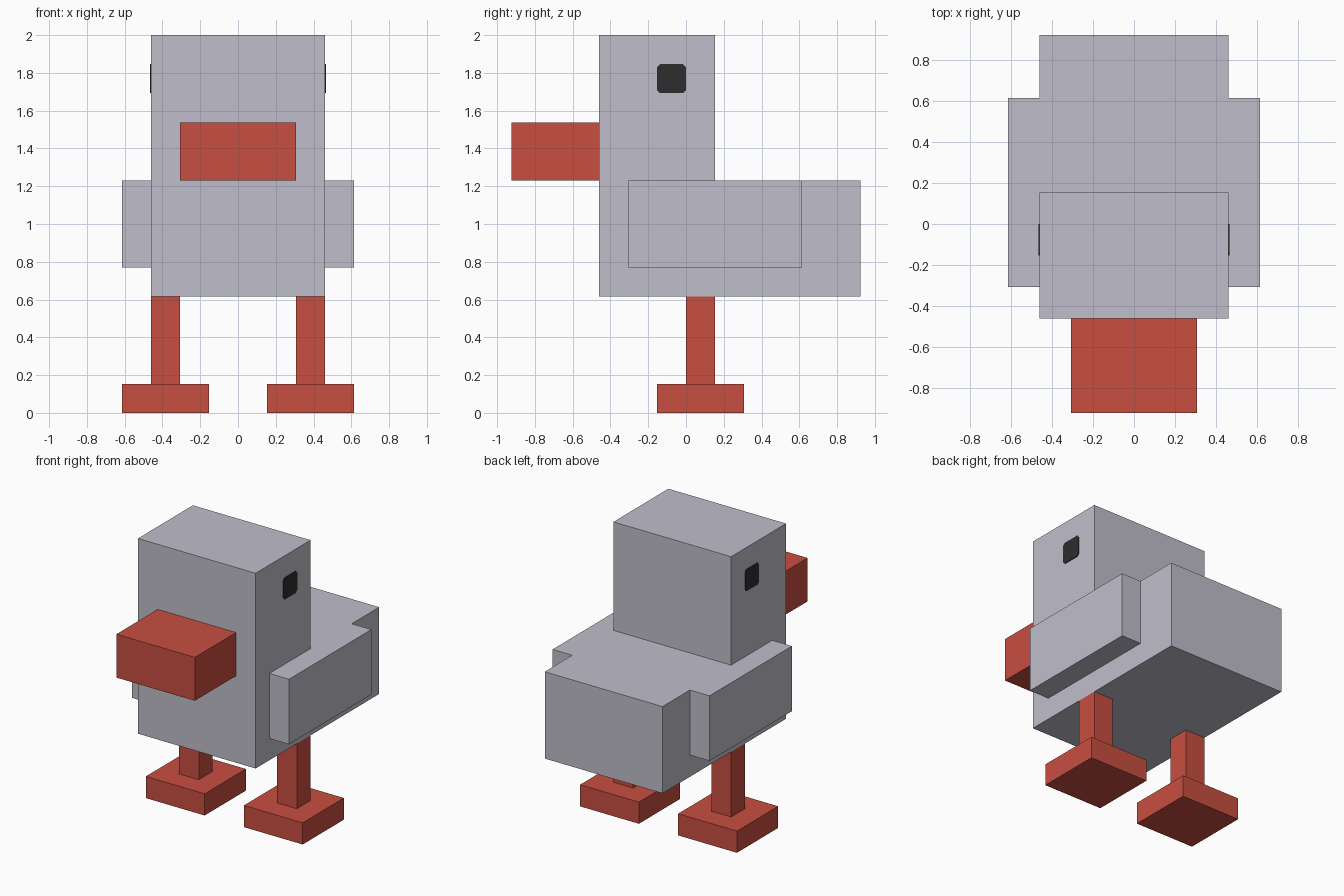
import bpy
import bmesh

if "Cube" in bpy.data.objects:
    bpy.data.objects.remove(bpy.data.objects["Cube"])

U = 2 / 13  # the model sits on a grid 13 steps high


def material(name, rgb):
    m = bpy.data.materials.new(name)
    m.diffuse_color = (*rgb, 1)
    m.use_nodes = True
    m.node_tree.nodes["Principled BSDF"].inputs["Base Color"].default_value = m.diffuse_color
    return m


GREY = material("pale grey", (0.53, 0.515, 0.59))
RED = material("brick red", (0.58, 0.077, 0.053))
BLACK = material("soft black", (0.026, 0.026, 0.026))


def prism(name, profile, x0, x1, mat):
    """Extrude a (y, z) profile from x0 to x1, all in grid steps."""
    bm = bmesh.new()
    face = bm.faces.new([bm.verts.new((x0 * U, y * U, z * U)) for y, z in profile])
    ext = bmesh.ops.extrude_face_region(bm, geom=[face])["geom"]
    moved = [v for v in ext if isinstance(v, bmesh.types.BMVert)]
    bmesh.ops.translate(bm, verts=moved, vec=((x1 - x0) * U, 0, 0))
    bmesh.ops.recalc_face_normals(bm, faces=bm.faces)
    mesh = bpy.data.meshes.new(name)
    bm.to_mesh(mesh)
    bm.free()
    mesh.materials.append(mat)
    ob = bpy.data.objects.new(name, mesh)
    bpy.context.collection.objects.link(ob)
    return ob


def box(name, x, y, z, mat):
    profile = [(y[0], z[0]), (y[1], z[0]), (y[1], z[1]), (y[0], z[1])]
    return prism(name, profile, *x, mat)


def mirror(ob):
    ob.modifiers.new("mirror", 'MIRROR').use_mirror_merge = False


# Body and head share one L-shaped side profile
prism("body_and_head", [(-3, 4), (6, 4), (6, 8), (1, 8), (1, 13), (-3, 13)], -3, 3, GREY)

# Beak
box("beak", (-2, 2), (-6, -3), (8, 10), RED)

# Wings, legs and feet on both sides
mirror(box("wings", (3, 4), (-2, 4), (5, 8), GREY))
mirror(box("legs", (2, 3), (0, 1), (1, 4), RED))
mirror(box("feet", (1, 4), (-1, 2), (0, 1), RED))

# Eyes: thin square plates with clipped corners
c = 0.1
eye = [(-1 + c, 11), (-c, 11), (0, 11 + c), (0, 12 - c),
       (-c, 12), (-1 + c, 12), (-1, 12 - c), (-1, 11 + c)]
mirror(prism("eyes", eye, 3, 3.03, BLACK))
